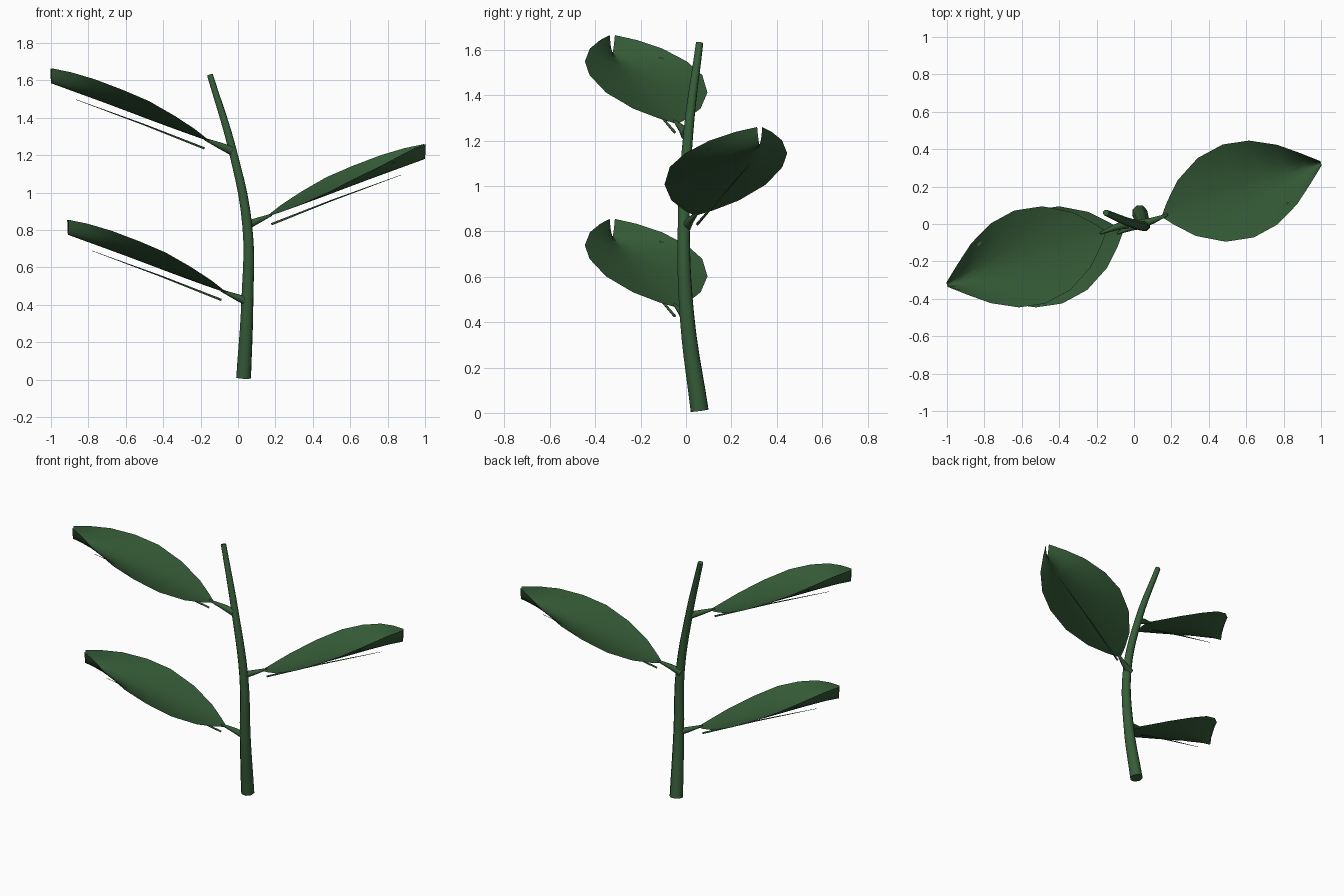
import bpy
import math
from mathutils import Matrix, Vector

cube = bpy.data.objects.get("Cube")
if cube:
    bpy.data.objects.remove(cube, do_unlink=True)

GREEN = (0.037, 0.108, 0.04, 1)
green = bpy.data.materials.new("leaf green")
green.use_nodes = True
green.diffuse_color = GREEN
bsdf = green.node_tree.nodes["Principled BSDF"]
bsdf.inputs["Base Color"].default_value = GREEN
bsdf.inputs["Roughness"].default_value = 0.8


def add_mesh(name, verts, faces, place):
    mesh = bpy.data.meshes.new(name)
    mesh.from_pydata(verts, [], faces)
    mesh.materials.append(green)
    mesh.shade_smooth()
    obj = bpy.data.objects.new(name, mesh)
    obj.matrix_world = place
    bpy.context.collection.objects.link(obj)


def add_tube(name, points, radii, place=Matrix(), steps=1):
    """Tapered eight-sided tube along a smooth path."""
    curve = bpy.data.curves.new(name, "CURVE")
    curve.dimensions = "3D"
    curve.bevel_depth = 1
    curve.bevel_resolution = 2
    curve.use_fill_caps = True
    curve.resolution_u = steps
    spline = curve.splines.new("BEZIER")
    spline.bezier_points.add(len(points) - 1)
    for knot, co, r in zip(spline.bezier_points, points, radii):
        knot.co = co
        knot.radius = r
        knot.handle_left_type = knot.handle_right_type = "AUTO"
    curve.materials.append(green)
    obj = bpy.data.objects.new(name, curve)
    obj.matrix_world = place
    bpy.context.collection.objects.link(obj)
    bpy.ops.object.select_all(action="DESELECT")
    obj.select_set(True)
    bpy.context.view_layer.objects.active = obj
    bpy.ops.object.convert(target="MESH")
    bpy.ops.object.shade_smooth_by_angle(angle=math.radians(50))


# Stem: bowed and tapering upward
add_tube("stem",
         [(0.03, 0.06, 0.01), (0.05, 0.005, 0.42), (0.05, -0.01, 0.82),
          (-0.03, 0.01, 1.23), (-0.15, 0.06, 1.63)],
         [0.042, 0.034, 0.028, 0.023, 0.017], steps=5)

# Leaf rows: distance along the midrib, half width, height of the rim
ROWS = [(0, 0.004, 0), (0.05, 0.066, 0.005), (0.14, 0.157, 0.018),
        (0.28, 0.236, 0.04), (0.43, 0.262, 0.065), (0.57, 0.237, 0.077),
        (0.705, 0.168, 0.087), (0.81, 0.085, 0.088), (0.896, 0.012, 0.08)]
BASE = Vector((0.15, 0.04, 0.87))
ALONG = Vector((0.948, 0.318, 0.346))
ACROSS = Vector((-0.318, 0.948, 0))
UP = Vector((0, 0, 1))
COLS = 8


def leaf_point(u, v, h):
    return BASE + ALONG * u + ACROSS * v + UP * h


def add_leaf(prefix, place):
    # Cupped blade, open at the tip
    verts = []
    for u, width, rim in ROWS:
        for c in range(COLS + 1):
            s = 2 * c / COLS - 1
            verts.append(leaf_point(u, s * width, rim * abs(s) ** 1.7))
    n = COLS + 1
    faces = [(r * n + c, (r + 1) * n + c, (r + 1) * n + c + 1, r * n + c + 1)
             for r in range(len(ROWS) - 1) for c in range(COLS)]
    add_mesh(prefix + "_leaf_blade", verts, faces, place)

    # Small six-sided spot near the rim
    spot = [leaf_point(0.664 + 0.015 * math.cos(k * math.pi / 3),
                       -0.155 + 0.015 * math.sin(k * math.pi / 3), 0.06)
            for k in range(6)]
    add_mesh(prefix + "_leaf_spot", spot, [range(6)], place)

    # Stalk joining the stem, and the thin rib under the blade
    add_tube(prefix + "_leaf_stalk",
             [(0.035, 0, 0.82), (0.1, 0.018, 0.848), (0.18, 0.05, 0.882)],
             [0.024, 0.017, 0.006], place)
    add_tube(prefix + "_leaf_rib",
             [(0.18, 0.05, 0.832), (0.5, 0.158, 0.958), (0.87, 0.28, 1.094)],
             [0.006, 0.004, 0.001], place)


turn = Matrix.Rotation(math.pi, 4, "Z")
add_leaf("middle", Matrix())
add_leaf("upper", Matrix.Translation((0, 0, 0.405)) @ turn)
add_leaf("lower", Matrix.Translation((0.09, 0, -0.405)) @ turn)
